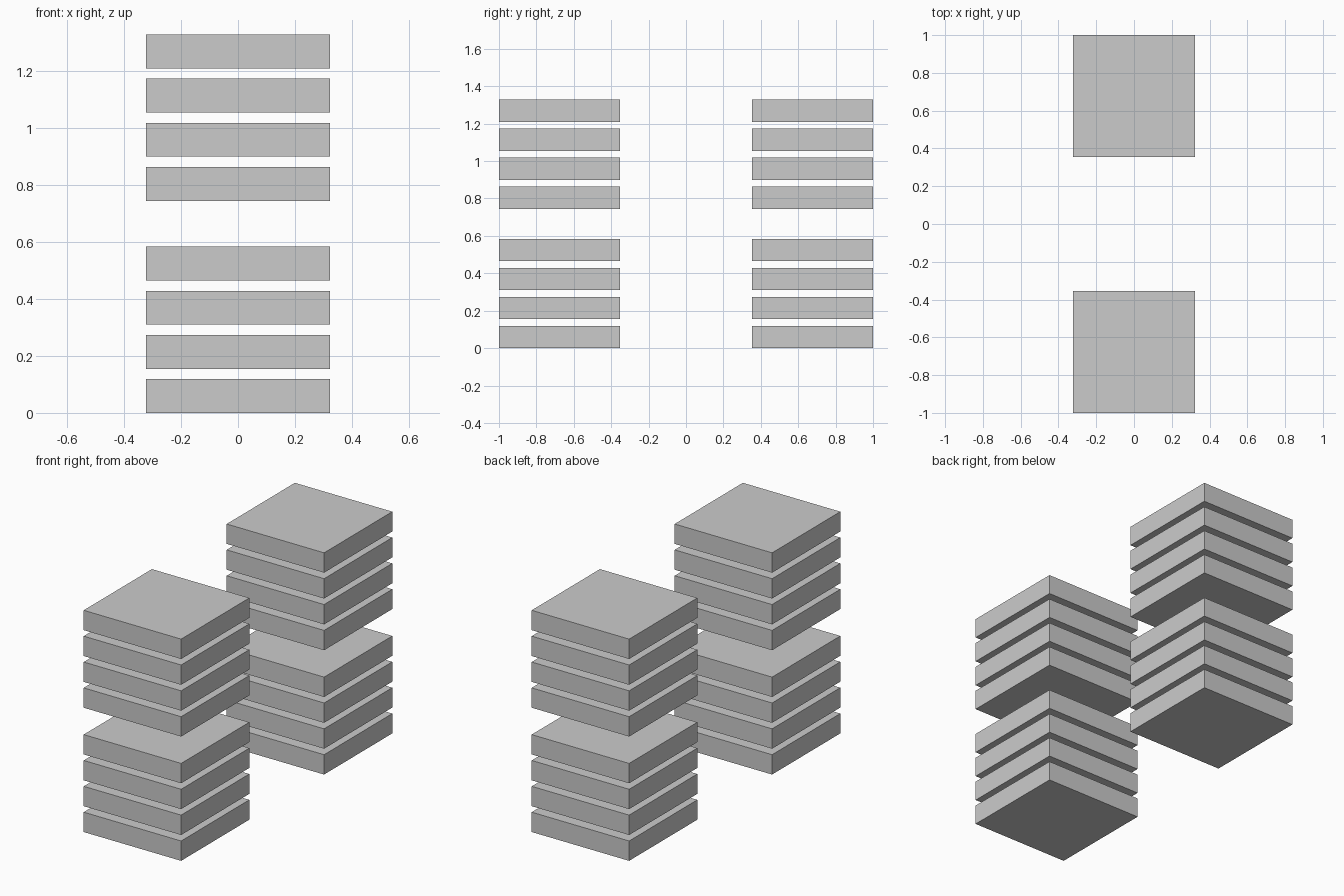
import bpy

if "Cube" in bpy.data.objects:
    bpy.data.objects.remove(bpy.data.objects["Cube"])

SIZE = 0.646      # square slab side
THICK = 0.119     # slab thickness
PITCH = 0.155     # spacing inside a stack
STACK_Z = 0.745   # base of the upper stacks
Y = 1 - SIZE / 2


def slab(name, y, z):
    bpy.ops.mesh.primitive_cube_add(size=1, location=(0, y, z + THICK / 2))
    ob = bpy.context.object
    ob.name = name
    ob.scale = (SIZE, SIZE, THICK)
    bpy.ops.object.transform_apply(location=False, rotation=False, scale=True)


# Front and back columns, each with a lower and an upper stack of four slabs
for side, y in (("front", -Y), ("back", Y)):
    for level, base in (("lower", 0), ("upper", STACK_Z)):
        for i in range(4):
            slab(f"{side}_{level}_slab_{i + 1}", y, base + i * PITCH)
